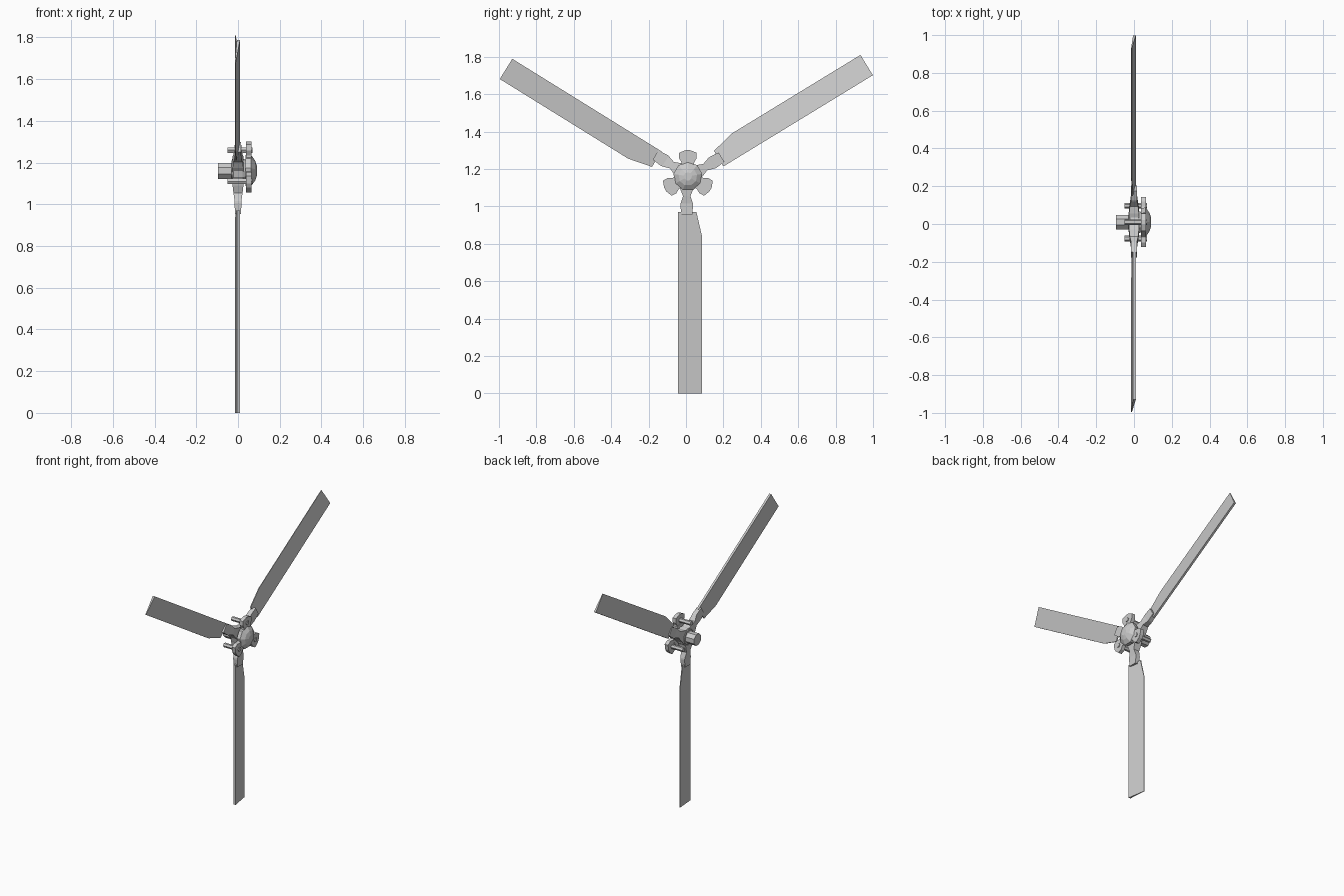
import bpy, bmesh
from math import sin, cos, radians, pi
from mathutils import Vector

if "Cube" in bpy.data.objects:
    bpy.data.objects.remove(bpy.data.objects["Cube"])

CY, CZ = 0.010, 1.160   # rotor axis (runs along x)


def finish(name, bm):
    bmesh.ops.recalc_face_normals(bm, faces=bm.faces)
    me = bpy.data.meshes.new(name)
    bm.to_mesh(me)
    bm.free()
    ob = bpy.data.objects.new(name, me)
    bpy.context.collection.objects.link(ob)
    return ob


def place(angle, x, t, r):
    """Point at x, sideways t (counter-clockwise) and radius r along angle."""
    a = radians(angle)
    return Vector((x, CY + r * cos(a) - t * sin(a), CZ + r * sin(a) + t * cos(a)))


def loft(name, rings):
    """Skin equal-sized rings of points and cap both ends."""
    bm = bmesh.new()
    vs = [[bm.verts.new(p) for p in ring] for ring in rings]
    n = len(vs[0])
    for a, b in zip(vs, vs[1:]):
        for i in range(n):
            j = (i + 1) % n
            bm.faces.new((a[i], a[j], b[j], b[i]))
    bm.faces.new(vs[0])
    bm.faces.new(vs[-1])
    return finish(name, bm)


def turned(name, profile, sides, angle=0, radius=0, phase=0):
    """Round part along x from (x, r) pairs, centred at radius along angle."""
    rings = []
    for x, r in profile:
        c = place(angle, x, 0, radius)
        rings.append([c + Vector((0, r * cos(2 * pi * i / sides + phase),
                                  r * sin(2 * pi * i / sides + phase)))
                      for i in range(sides)])
    return loft(name, rings)


# Blades and grips: angle, tip radius, chord centre offset
BLADES = [("lower", -90, 1.160, 0.012),
          ("right", 31.4, 1.126, 0.010),
          ("left", 148.2, 1.129, 0.024)]
for label, ang, tip, off in BLADES:
    # Wedge-section blade with a cut inner corner
    rings = []
    for r, trail in ((0.19, 0.034), (0.205, 0.037), (0.32, 0.0635), (tip, 0.0635)):
        k = (trail + 0.0635) / 0.127
        xb0, xb1 = -0.005 - 0.010 * k, 0.010 - 0.021 * k
        rings.append([place(ang, -0.005, off - 0.0635, r),
                      place(ang, 0.010, off - 0.0635, r),
                      place(ang, xb1, off + trail, r),
                      place(ang, xb0, off + trail, r)])
    loft(label + "_blade", rings)
    # Grip arm: radius, half width, half depth
    rings = []
    for r, w, d in ((0.02, 0.045, 0.028), (0.07, 0.034, 0.026), (0.105, 0.020, 0.022),
                    (0.145, 0.033, 0.016), (0.155, 0.034, 0.016), (0.207, 0.029, 0.015)):
        rings.append([place(ang, x, t - 0.006, r)
                      for x, t in ((-d, -w), (d, -w), (d, w), (-d, w))])
    loft(label + "_grip", rings)

# Front plate lobes with their pins, between the blades
for i, ang in enumerate((90, 210, 330)):
    outline = ((0.0, 0.034), (0.075, 0.034), (0.098, 0.047), (0.127, 0.046), (0.14, 0.012))
    pts = [(r, w) for r, w in outline] + [(r, -w) for r, w in reversed(outline)]
    loft(f"plate_lobe_{i + 1}",
         [[place(ang, x, t, r) for r, t in pts] for x in (0.038, 0.064)])
    turned(f"link_pin_{i + 1}", ((-0.05, 0.015), (0.069, 0.015)), 6, ang, 0.1)

# Hub core, drive shaft and domed cap
turned("hub_core", ((-0.03, 0.05), (-0.022, 0.06), (0.022, 0.06), (0.045, 0.05)), 12)
turned("drive_shaft", ((-0.096, 0.041), (0.03, 0.041)), 8, phase=pi / 8)
turned("hub_cap", ((0.036, 0.076), (0.062, 0.078), (0.082, 0.050), (0.091, 0.022)), 9, phase=pi / 2)
